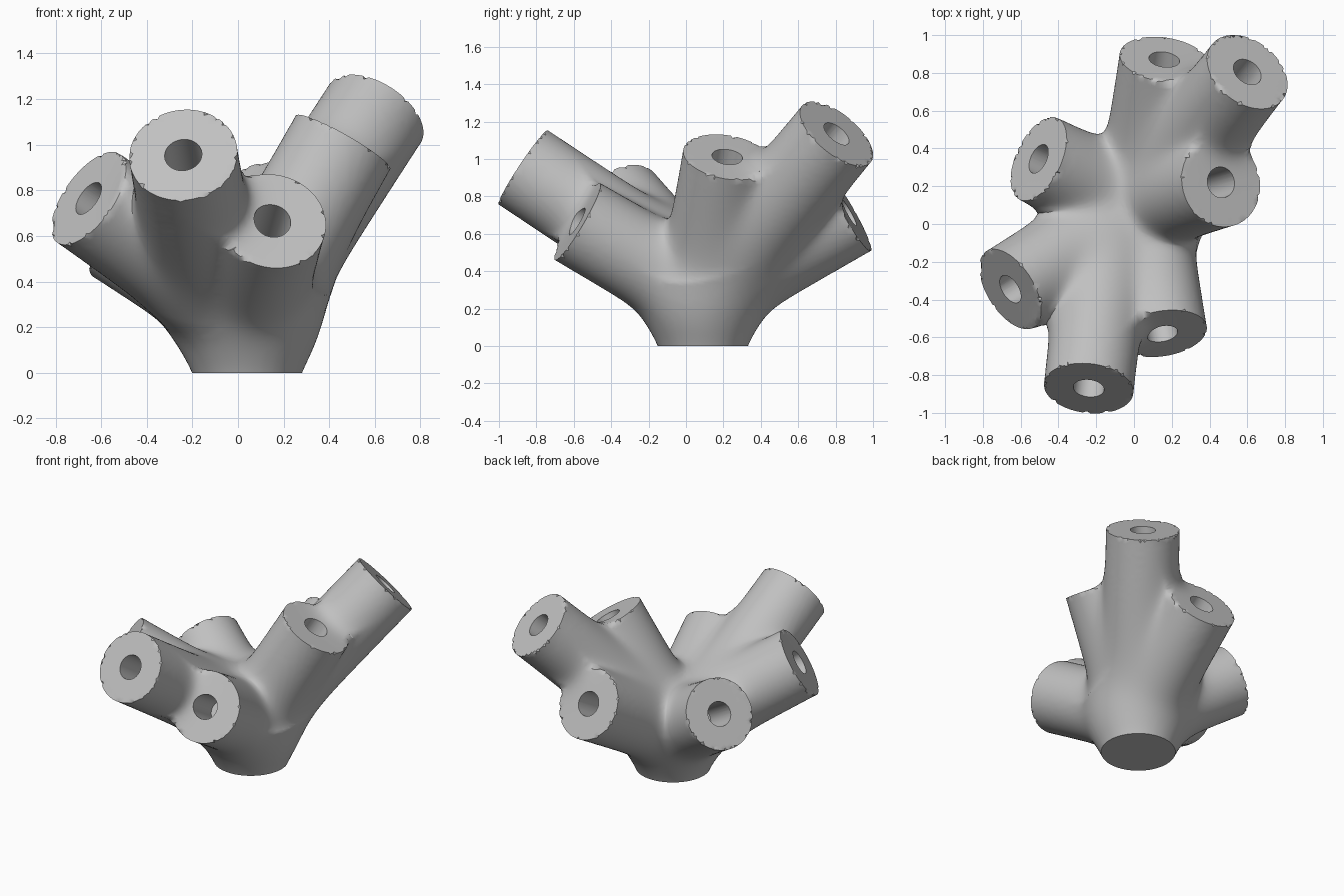
import bpy, bmesh, math
from mathutils import Vector, Matrix

default = bpy.data.objects.get("Cube")
if default:
    bpy.data.objects.remove(default, do_unlink=True)

R = 0.238        # branch radius
HOLE = 0.082     # socket radius
DEPTH = 0.3      # socket depth
BLEND = 0.04     # softness of the joints
VOXEL = 0.02
HUB = Vector((0.04, 0.09, 0.27))

# Branches: start point and centre of the flat end
BRANCHES = [
    (Vector((-0.15, -0.1, 0.445)), Vector((-0.24, -0.87, 0.955))),  # front
    (HUB, Vector((0.15, -0.58, 0.665))),    # front, low
    (HUB, Vector((-0.655, -0.345, 0.765))), # right front
    (HUB, Vector((-0.505, 0.345, 0.62))),   # right back
    (HUB, Vector((0.16, 0.87, 0.715))),     # back
    (HUB, Vector((0.6, 0.805, 1.135))),     # back left, tall
    (HUB, Vector((0.46, 0.22, 1.01))),      # left, upright
]
AXES = [(s, (e - s).normalized(), (e - s).length) for s, e in BRANCHES]


def add_cylinder(bm, start, end, radius, segments=64):
    """Capped cylinder between two points."""
    d = end - start
    turn = d.to_track_quat('Z', 'Y').to_matrix().to_4x4()
    bmesh.ops.create_cone(bm, cap_ends=True, segments=segments, radius1=radius,
                          radius2=radius, depth=d.length,
                          matrix=Matrix.Translation((start + end) / 2) @ turn)


def make_object(name, bm):
    mesh = bpy.data.meshes.new(name)
    bm.to_mesh(mesh)
    bm.free()
    obj = bpy.data.objects.new(name, mesh)
    bpy.context.collection.objects.link(obj)
    return obj


def apply_modifier(obj, kind, **settings):
    mod = obj.modifiers.new(kind.title(), kind)
    for key, value in settings.items():
        setattr(mod, key, value)
    bpy.ops.object.select_all(action='DESELECT')
    bpy.context.view_layer.objects.active = obj
    obj.select_set(True)
    bpy.ops.object.modifier_apply(modifier=mod.name)


def field(p):
    """Signed distance to the softly joined trunk and branches."""
    dists = [max(math.hypot(p.x - HUB.x, p.y - HUB.y) - 0.228 - 0.25 * p.z, p.z - 0.3)]
    for start, axis, length in AXES:
        v = p - start
        t = v.dot(axis)
        if t < 0:
            dists.append(v.length - R)
        else:
            dists.append(max(math.sqrt(max(v.length_squared - t * t, 0)) - R, t - length))
    low = min(dists)
    return low - BLEND * math.log(sum(math.exp((low - d) / BLEND) for d in dists))


def settle(p):
    """Move a point onto the soft surface."""
    h = 0.001
    for _ in range(3):
        f = field(p)
        if abs(f) < 0.0005:
            break
        g = Vector([field(p + step) - f for step in
                    (Vector((h, 0, 0)), Vector((0, h, 0)), Vector((0, 0, h)))]) / h
        if g.length > 0.1:
            p = p - g * (f / max(g.length_squared, 0.5))
    return p


def snap_to_rim(p):
    """Keep the edges of the flat ends crisp."""
    for start, axis, length in AXES:
        v = p - start
        t = v.dot(axis)
        if abs(t - length) < 0.6 * VOXEL:
            out = v - axis * t
            if abs(out.length - R) < 0.6 * VOXEL:
                rim = start + axis * length + out.normalized() * R
                if field(rim) > -0.006:
                    return rim
    return p


# Rough body: trunk and branches merged into one skin
bm = bmesh.new()
add_cylinder(bm, Vector((HUB.x, HUB.y, -0.1)), HUB, R)
for start, end in BRANCHES:
    add_cylinder(bm, start, end, R)
    bmesh.ops.create_uvsphere(bm, u_segments=32, v_segments=16, radius=R,
                              matrix=Matrix.Translation(start))
body = make_object("branching_body", bm)
apply_modifier(body, 'REMESH', mode='VOXEL', voxel_size=VOXEL)

# Soft joints, crisp ends and a flat base
bm = bmesh.new()
bm.from_mesh(body.data)
for v in bm.verts:
    if v.co.z > -0.06:
        v.co = snap_to_rim(settle(v.co.copy()))
bmesh.ops.remove_doubles(bm, verts=bm.verts, dist=0.003)
bmesh.ops.bisect_plane(bm, geom=bm.verts[:] + bm.edges[:] + bm.faces[:],
                       plane_co=(0, 0, 0), plane_no=(0, 0, -1), clear_outer=True)
bmesh.ops.holes_fill(bm, edges=[e for e in bm.edges if e.is_boundary], sides=0)
bmesh.ops.recalc_face_normals(bm, faces=bm.faces)
bm.to_mesh(body.data)
bm.free()

# Round sockets in the branch ends
bm = bmesh.new()
for start, axis, length in AXES:
    end = start + axis * length
    add_cylinder(bm, end - axis * DEPTH, end + axis * 0.1, HOLE, 48)
cutter = make_object("socket_cutter", bm)
cutter.hide_render = True
apply_modifier(body, 'BOOLEAN', operation='DIFFERENCE', solver='EXACT', object=cutter)
bpy.data.objects.remove(cutter, do_unlink=True)

# Plain grey finish
grey = bpy.data.materials.new("plain_grey")
grey.use_nodes = True
colour = (0.53, 0.53, 0.53, 1)
grey.diffuse_color = colour
grey.node_tree.nodes["Principled BSDF"].inputs["Base Color"].default_value = colour
body.data.materials.clear()
body.data.materials.append(grey)

bpy.ops.object.select_all(action='DESELECT')
bpy.context.view_layer.objects.active = body
body.select_set(True)
bpy.ops.object.shade_smooth_by_angle(angle=math.radians(40))
